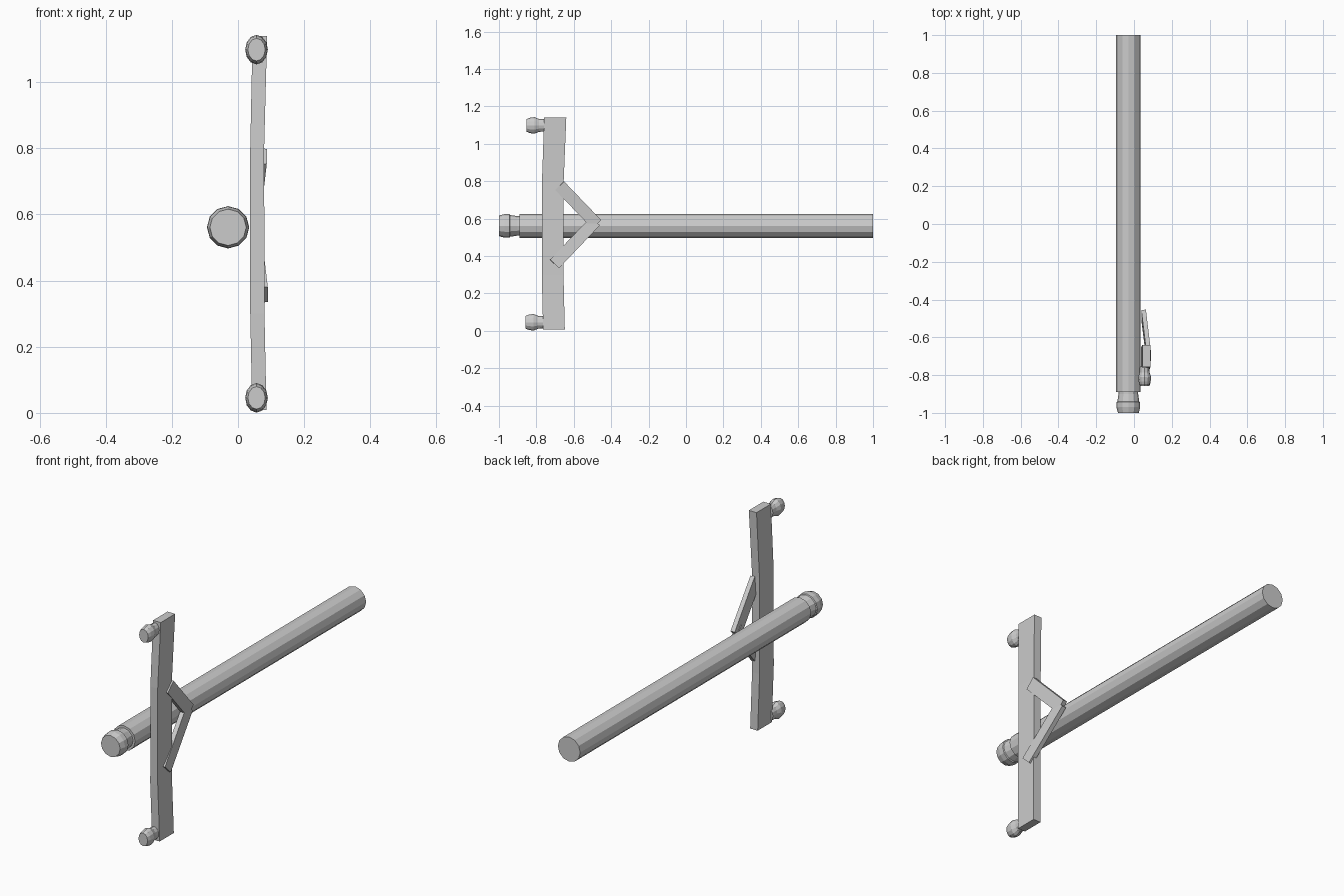
import bpy, math
from mathutils import Vector

if "Cube" in bpy.data.objects:
    bpy.data.objects.remove(bpy.data.objects["Cube"])


def make_mesh(name, verts, faces):
    mesh = bpy.data.meshes.new(name)
    mesh.from_pydata(verts, [], faces)
    obj = bpy.data.objects.new(name, mesh)
    bpy.context.collection.objects.link(obj)
    return obj


def loft(name, rings):
    """Skin a list of equal-length rings and cap both ends."""
    n = len(rings[0])
    verts = [v for ring in rings for v in ring]
    faces = [(i * n + j, i * n + (j + 1) % n,
              (i + 1) * n + (j + 1) % n, (i + 1) * n + j)
             for i in range(len(rings) - 1) for j in range(n)]
    faces += [tuple(reversed(range(n))),
              tuple(range(len(verts) - n, len(verts)))]
    return make_mesh(name, verts, faces)


def turned(name, cx, cz, profile, sides=12, sx=1.0):
    """Round part along y from (y, radius) pairs."""
    angles = [-2 * math.pi * i / sides for i in range(sides)]
    return loft(name, [[(cx + sx * r * math.cos(a), y, cz + r * math.sin(a))
                        for a in angles] for y, r in profile])


# Long pole and its stepped front tip
turned("pole", -0.03, 0.561, [(-0.89, 0.064), (1.0, 0.064)])
turned("pole_tip", -0.03, 0.561,
       [(-1.0, 0.055), (-0.97, 0.063), (-0.943, 0.063),
        (-0.94, 0.058), (-0.9, 0.052), (-0.885, 0.052)])

# Slightly bowed cross beam: z, x range, y range
beam = [(0.008, 0.043, 0.086, -0.764, -0.648),
        (0.30, 0.037, 0.080, -0.771, -0.655),
        (0.80, 0.037, 0.079, -0.770, -0.654),
        (1.14, 0.044, 0.088, -0.758, -0.640)]
loft("cross_beam", [[(x0, y0, z), (x1, y0, z), (x1, y1, z), (x0, y1, z)]
                    for z, x0, x1, y0, y1 in beam])

# Oval knobs on the beam ends
for name, z, dy in (("upper_knob", 1.098, 0.0), ("lower_knob", 0.0455, -0.005)):
    turned(name, 0.056, z,
           [(-0.852 + dy, 0.034), (-0.835 + dy, 0.041), (-0.81 + dy, 0.0445),
            (-0.785 + dy, 0.034), (-0.755, 0.033)], sx=0.77)


def brace(name, start, end, width, thick):
    """Flat bar between two points, wide in the yz plane."""
    a, b = Vector(start), Vector(end)
    d = (b - a).normalized()
    side = d.cross(Vector((1, 0, 0))).normalized() * width / 2
    up = side.cross(d).normalized() * thick / 2
    return loft(name, [[p - side - up, p + side - up, p + side + up, p - side + up]
                       for p in (a, b)])


# V-shaped brace
brace("upper_brace", (0.075, -0.676, 0.776), (0.051, -0.478, 0.570), 0.066, 0.024)
brace("lower_brace", (0.078, -0.703, 0.357), (0.051, -0.485, 0.586), 0.066, 0.024)
